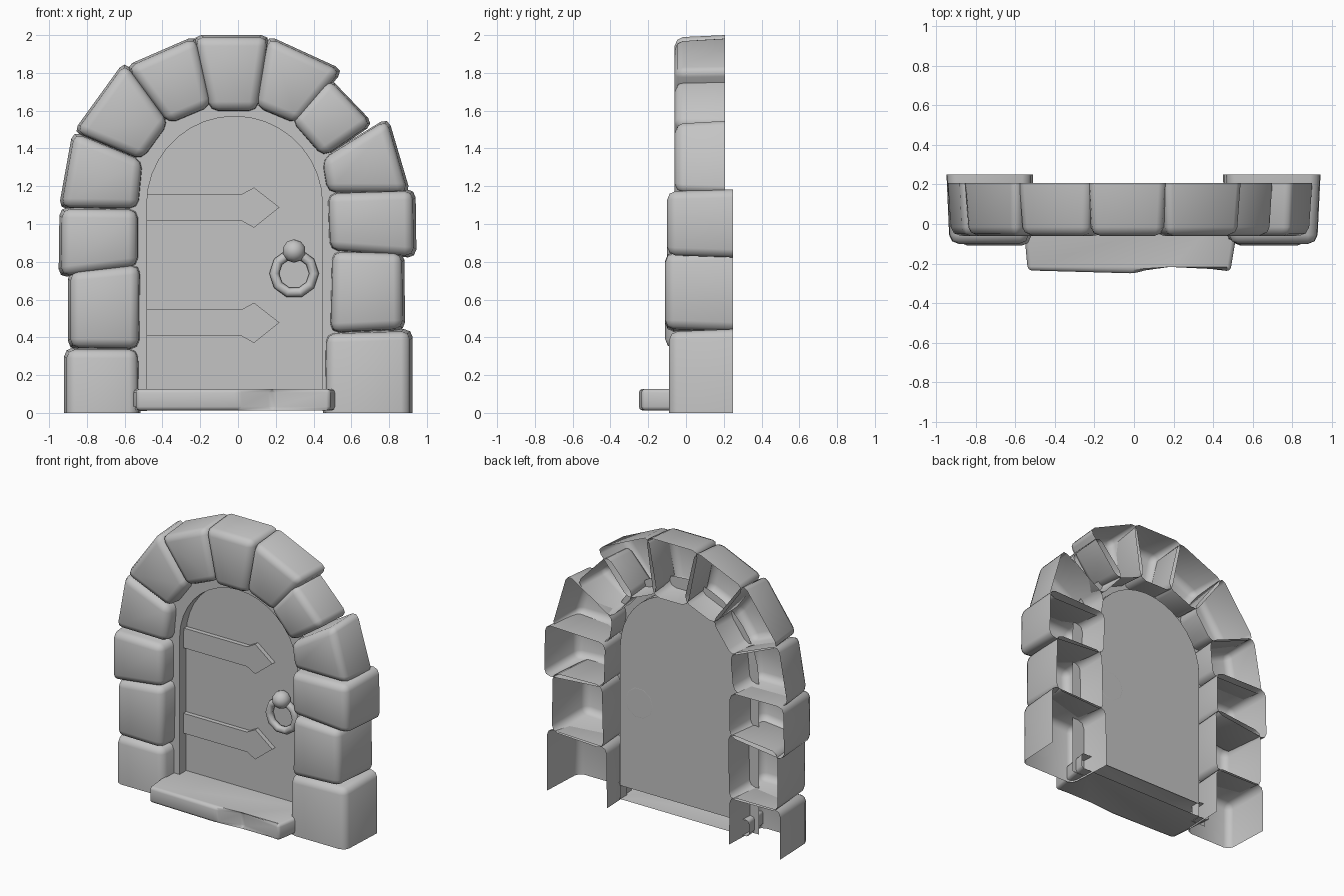
import bpy, bmesh, math
from mathutils import Vector

if "Cube" in bpy.data.objects:
    bpy.data.objects.remove(bpy.data.objects["Cube"], do_unlink=True)

stone_grey = bpy.data.materials.new("stone_grey")
stone_grey.use_nodes = True
GREY = (0.55, 0.55, 0.55, 1)
stone_grey.diffuse_color = GREY
stone_grey.node_tree.nodes["Principled BSDF"].inputs["Base Color"].default_value = GREY


def finish(name, bm, smooth=True):
    bmesh.ops.recalc_face_normals(bm, faces=bm.faces)
    mesh = bpy.data.meshes.new(name)
    bm.to_mesh(mesh)
    bm.free()
    mesh.materials.append(stone_grey)
    obj = bpy.data.objects.new(name, mesh)
    bpy.context.collection.objects.link(obj)
    if smooth:
        bpy.ops.object.select_all(action='DESELECT')
        obj.select_set(True)
        bpy.context.view_layer.objects.active = obj
        bpy.ops.object.shade_smooth_by_angle(angle=math.radians(62))


def shell(name, rim, cap, skip=(), bevel=0.0, segments=1, closed=False):
    """Open block: a cap face joined to a rim, leaving out the skipped sides."""
    bm = bmesh.new()
    a = [bm.verts.new(p) for p in rim]
    b = [bm.verts.new(p) for p in cap]
    n = len(a)
    bm.faces.new(b)
    if closed:
        bm.faces.new(a)
    for i in range(n):
        if i not in skip:
            j = (i + 1) % n
            bm.faces.new((a[i], a[j], b[j], b[i]))
    if bevel:
        edges = [e for e in bm.edges if len(e.link_faces) == 2]
        bmesh.ops.bevel(bm, geom=edges, offset=bevel, segments=segments,
                        profile=0.5, affect='EDGES', clamp_overlap=True)
    finish(name, bm, bevel > 0)


def stone(name, corners, front, back, grounded=False):
    """Stone block that narrows towards the front."""
    cx = sum(c[0] for c in corners) / 4
    cz = sum(c[1] for c in corners) / 4
    rim = [(x, back, z) for x, z in corners]
    cap = []
    for x, z in corners:
        fz = z if grounded and z < 0.1 else cz + (z - cz) * 0.94
        cap.append((cx + (x - cx) * 0.93, front, fz))
    shell(name, rim, cap, skip=(0,) if grounded else (), bevel=0.045, segments=2)


# Pillar stones, bottom to top: corners start with the lower edge
pillars = {
    "right_base_stone": [(-.92, 0), (-.515, 0), (-.52, .345), (-.92, .345)],
    "right_lower_stone": [(-.9, .335), (-.515, .33), (-.51, .795), (-.9, .755)],
    "right_middle_stone": [(-.95, .715), (-.52, .77), (-.52, 1.085), (-.945, 1.09)],
    "left_base_stone": [(.45, 0), (.925, 0), (.925, .445), (.455, .43)],
    "left_lower_stone": [(.48, .415), (.885, .435), (.88, .855), (.49, .865)],
    "left_middle_stone": [(.475, .855), (.945, .82), (.94, 1.185), (.465, 1.17)],
}
fronts = {"base": -.09, "lower": -.11, "middle": -.1}
for name, corners in pillars.items():
    level = name.split("_")[1]
    stone(name, corners, fronts[level], 0.25, grounded=level == "base")

# Arch stones, from the right spring over the top to the left spring
arch = [
    [(-.95, 1.08), (-.52, 1.075), (-.495, 1.34), (-.875, 1.495)],
    [(-.875, 1.485), (-.505, 1.33), (-.355, 1.535), (-.6, 1.865)],
    [(-.6, 1.835), (-.37, 1.52), (-.13, 1.62), (-.22, 2.0)],
    [(-.24, 2.0), (-.155, 1.59), (.11, 1.59), (.17, 2.0)],
    [(.155, 2.0), (.085, 1.615), (.315, 1.52), (.56, 1.815)],
    [(.48, 1.78), (.27, 1.55), (.45, 1.345), (.72, 1.53)],
    [(.795, 1.565), (.435, 1.345), (.465, 1.16), (.915, 1.16)],
]
for i, corners in enumerate(arch):
    stone(f"arch_stone_{i + 1}", corners, -0.06, 0.207)

# Door recess: flat surround, reveal and door panel
CX, SPRING, DOOR_Y = -0.018, 1.105, 0.105


def arch_line(radius, bottom, y, steps=18):
    pts = [(CX + radius, y, bottom)]
    for i in range(steps + 1):
        t = math.pi * i / steps
        pts.append((CX + radius * math.cos(t), y, SPRING + radius * math.sin(t)))
    pts.append((CX - radius, y, bottom))
    return pts


bm = bmesh.new()
rows = [[bm.verts.new(p) for p in line] for line in
        (arch_line(.58, .01, .03), arch_line(.465, .01, .03), arch_line(.465, .01, DOOR_Y))]
for r, s in zip(rows, rows[1:]):
    for i in range(len(r) - 1):
        bm.faces.new((r[i], r[i + 1], s[i + 1], s[i]))
finish("door_surround", bm)

bm = bmesh.new()
bm.faces.new([bm.verts.new(p) for p in arch_line(.465, .11, DOOR_Y)])
finish("door_panel", bm, smooth=False)

# Strap hinges with arrow tips
strap = [(-.483, -.072), (.02, -.072), (.085, -.108), (.22, 0),
         (.085, .105), (.02, .07), (-.483, .07)]
for name, z in (("upper_strap", 1.088), ("lower_strap", .478)):
    shell(name, [(x, DOOR_Y, z + d) for x, d in strap], [(x, .073, z + d) for x, d in strap])

# Doorstep with a worn front edge
plan = [(-.57, DOOR_Y), (-.538, -.235), (0, -.25), (.18, -.197), (.488, -.24), (.545, DOOR_Y)]
shell("doorstep", [(x, y, .013) for x, y in plan], [(x, y, .127) for x, y in plan],
      skip=(len(plan) - 1,), bevel=0.02, segments=2, closed=True)

# Handle: pull ring hanging from a domed knob
bpy.ops.mesh.primitive_torus_add(major_segments=10, minor_segments=8, major_radius=.105,
                                 minor_radius=.026, location=(.297, .08, .738),
                                 rotation=(math.pi / 2, 0, 0))
ring = bpy.context.object
ring.name = "pull_ring"
ring.data.materials.append(stone_grey)
bpy.ops.object.shade_smooth_by_angle(angle=math.radians(60))

bm = bmesh.new()
bmesh.ops.create_uvsphere(bm, u_segments=10, v_segments=8, radius=.062)
for v in bm.verts:
    v.co = Vector((v.co.x + .297, .068 - v.co.z, v.co.y + .857))
back = [f for f in bm.faces if f.calc_center_median().y > .1]
bmesh.ops.delete(bm, geom=back, context='FACES')
finish("handle_knob", bm)
